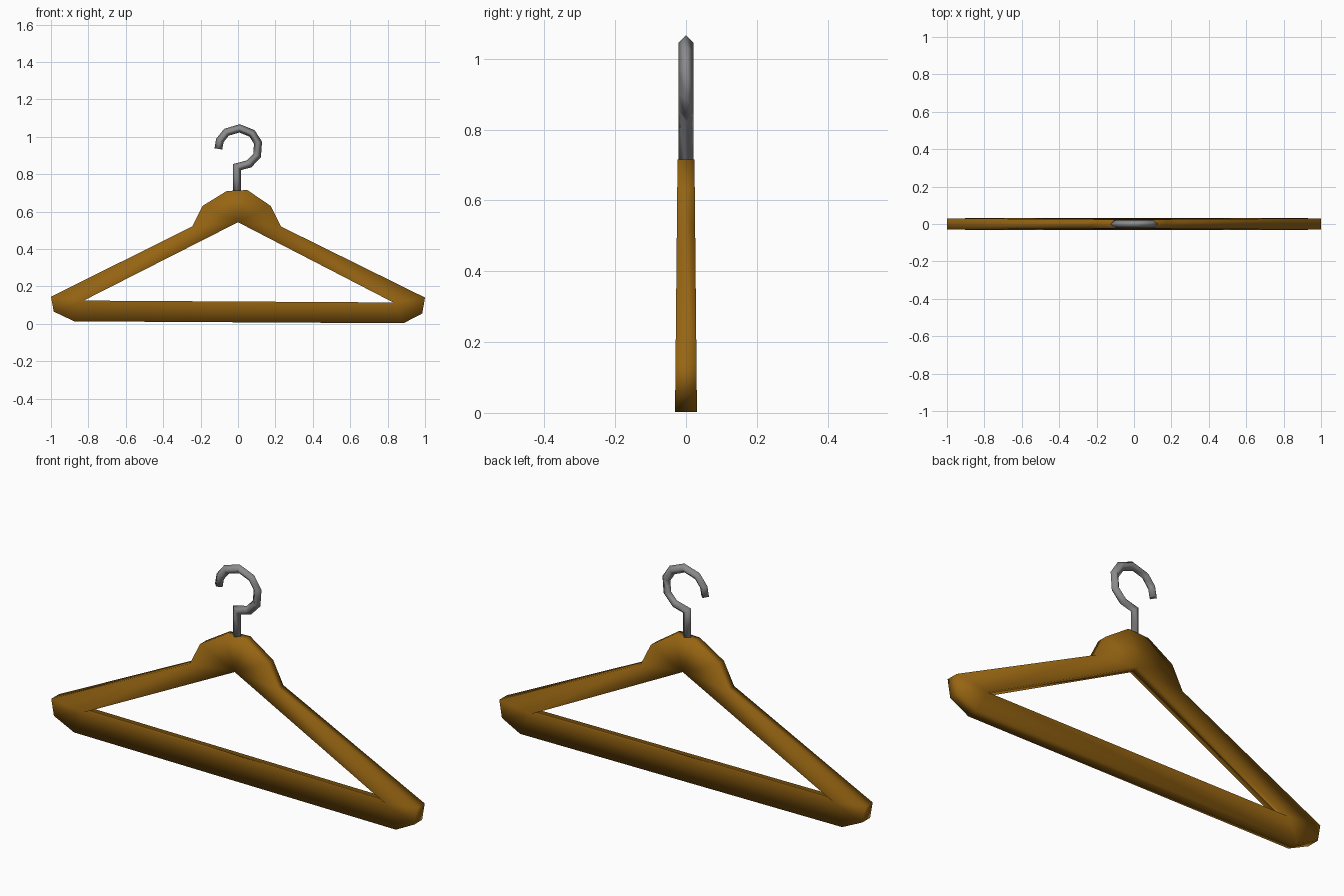
import bpy, bmesh
from mathutils import Vector

if "Cube" in bpy.data.objects:
    bpy.data.objects.remove(bpy.data.objects["Cube"])

def material(name, rgb):
    m = bpy.data.materials.new(name)
    m.diffuse_color = (*rgb, 1)
    m.use_nodes = True
    m.node_tree.nodes["Principled BSDF"].inputs["Base Color"].default_value = m.diffuse_color
    return m

def finish(bm, name, mat):
    bmesh.ops.recalc_face_normals(bm, faces=bm.faces)
    for f in bm.faces:
        f.smooth = True
    mesh = bpy.data.meshes.new(name)
    bm.to_mesh(mesh)
    bm.free()
    mesh.materials.append(mat)
    ob = bpy.data.objects.new(name, mesh)
    bpy.context.collection.objects.link(ob)
    return ob

wood = material("brown wood", (0.31, 0.13, 0.006))
metal = material("grey metal", (0.26, 0.26, 0.26))

# Wooden frame: outline with a triangular hole, slightly thicker at the bottom
outer = [(-1, .145), (-.245, .52), (-.19, .63), (-.06, .71), (.05, .715), (.175, .63),
         (.23, .52), (1, .14), (.985, .055), (.885, .003), (-.875, .013), (-.985, .065)]
inner = [(0, .543), (.83, .114), (-.825, .124)]
bm = bmesh.new()
sides = []
for s in (-1, 1):
    loops = [[bm.verts.new((x, s * (.031 - .007 * z / .71), z)) for x, z in pts]
             for pts in (outer, inner)]
    edges = [bm.edges.new((l[i - 1], l[i])) for l in loops for i in range(len(l))]
    bmesh.ops.triangle_fill(bm, edges=edges, use_beauty=True, normal=(0, s, 0))
    sides.append(loops)
for a, b in zip(*sides):
    for i in range(len(a)):
        bm.faces.new((a[i - 1], a[i], b[i], b[i - 1]))
finish(bm, "hanger_frame", wood)

# Metal hook: four-sided rod swept along a bent path with mitred corners
path = [Vector((x, 0, z)) for x, z in
        [(-.005, .69), (-.005, .838), (.06, .855), (.102, .9), (.107, .968), (.075, 1.018),
         (.008, 1.045), (-.062, 1.024), (-.097, .98), (-.105, .935)]]
r = .021
bm = bmesh.new()
rings = []
for i, p in enumerate(path):
    d0 = (p - path[max(i - 1, 0)]).normalized()
    d1 = (path[min(i + 1, len(path) - 1)] - p).normalized()
    t = (d0 + d1).normalized()
    mitre = r / max(t.dot(d1 if d1.length else d0), .6)
    n = Vector((-t.z, 0, t.x)) * mitre
    y = Vector((0, r, 0))
    rings.append([bm.verts.new(p + o) for o in (n, y, -n, -y)])
for a, b in zip(rings, rings[1:]):
    for k in range(4):
        bm.faces.new((a[k - 1], a[k], b[k], b[k - 1]))
bm.faces.new(rings[0])
bm.faces.new(rings[-1])
finish(bm, "hook", metal)
